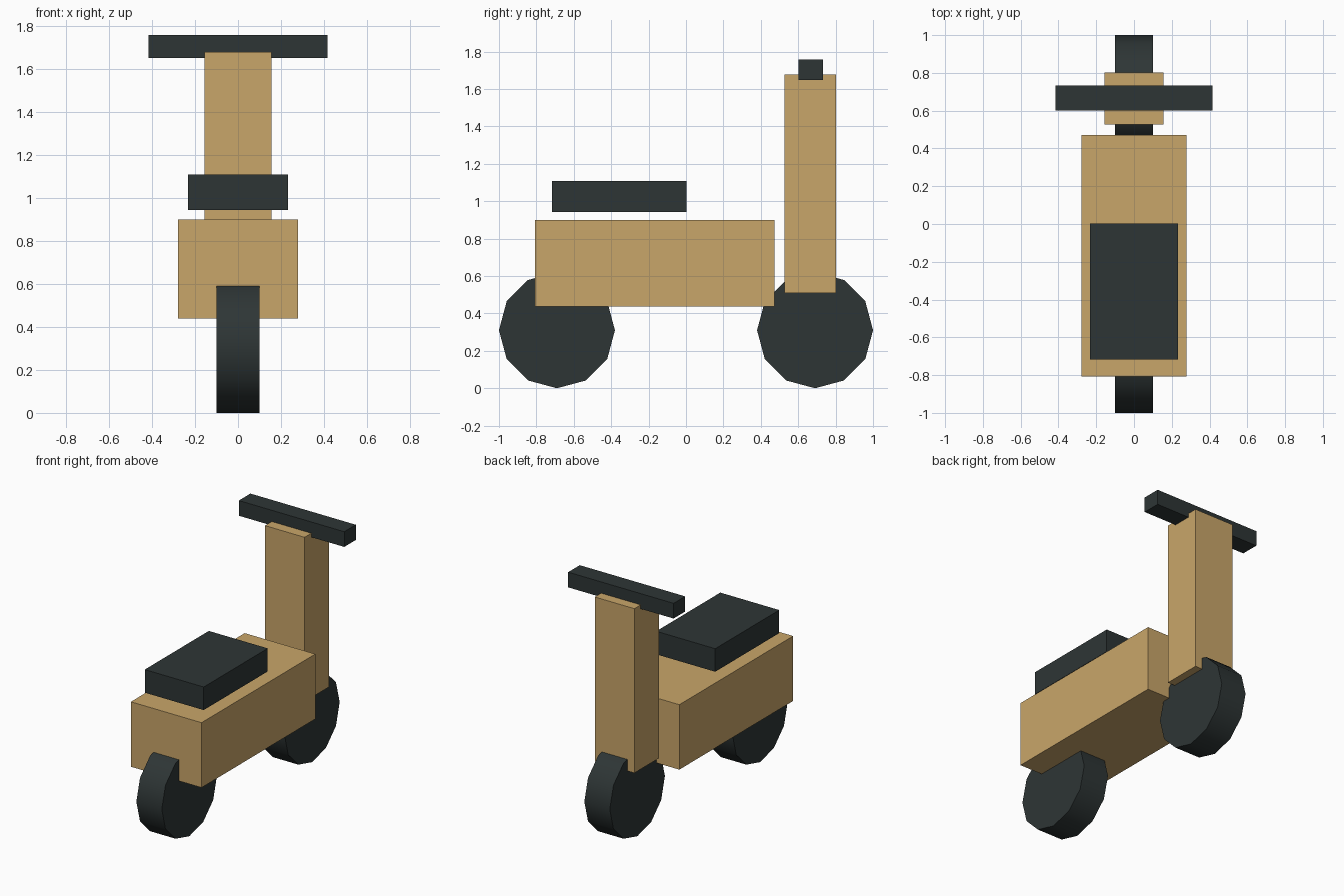
import bpy, math

if "Cube" in bpy.data.objects:
    bpy.data.objects.remove(bpy.data.objects["Cube"])


def material(name, rgb):
    m = bpy.data.materials.new(name)
    m.diffuse_color = (*rgb, 1)
    m.use_nodes = True
    m.node_tree.nodes["Principled BSDF"].inputs["Base Color"].default_value = m.diffuse_color
    return m


tan = material("tan", (0.584, 0.381, 0.144))
charcoal = material("charcoal", (0.027, 0.036, 0.036))


def box(name, half_width, y, z, mat):
    """Box centred on x = 0, spanning the y and z ranges."""
    bpy.ops.mesh.primitive_cube_add(size=1, location=(0, sum(y) / 2, sum(z) / 2))
    ob = bpy.context.object
    ob.name = name
    ob.scale = (2 * half_width, y[1] - y[0], z[1] - z[0])
    bpy.ops.object.transform_apply(location=False, rotation=False, scale=True)
    ob.data.materials.append(mat)


def wheel(name, y, radius=0.31, width=0.2):
    """Twelve-sided wheel with its axle along x and a smooth tread."""
    bpy.ops.mesh.primitive_cylinder_add(vertices=12, radius=radius, depth=width,
                                        location=(0, y, radius),
                                        rotation=(0, math.pi / 2, 0))
    ob = bpy.context.object
    ob.name = name
    ob.data.materials.append(charcoal)
    bpy.ops.object.shade_smooth_by_angle(angle=math.radians(40))


# Wheels
wheel("seat_end_wheel", -0.69)
wheel("steering_wheel_tyre", 0.69)

# Body and steering column
box("body", 0.278, (-0.807, 0.472), (0.438, 0.90), tan)
box("steering_column", 0.156, (0.526, 0.803), (0.508, 1.677), tan)

# Raised seat and handlebar
box("seat", 0.232, (-0.717, 0.003), (0.943, 1.107), charcoal)
box("handlebar", 0.415, (0.602, 0.732), (1.649, 1.757), charcoal)
